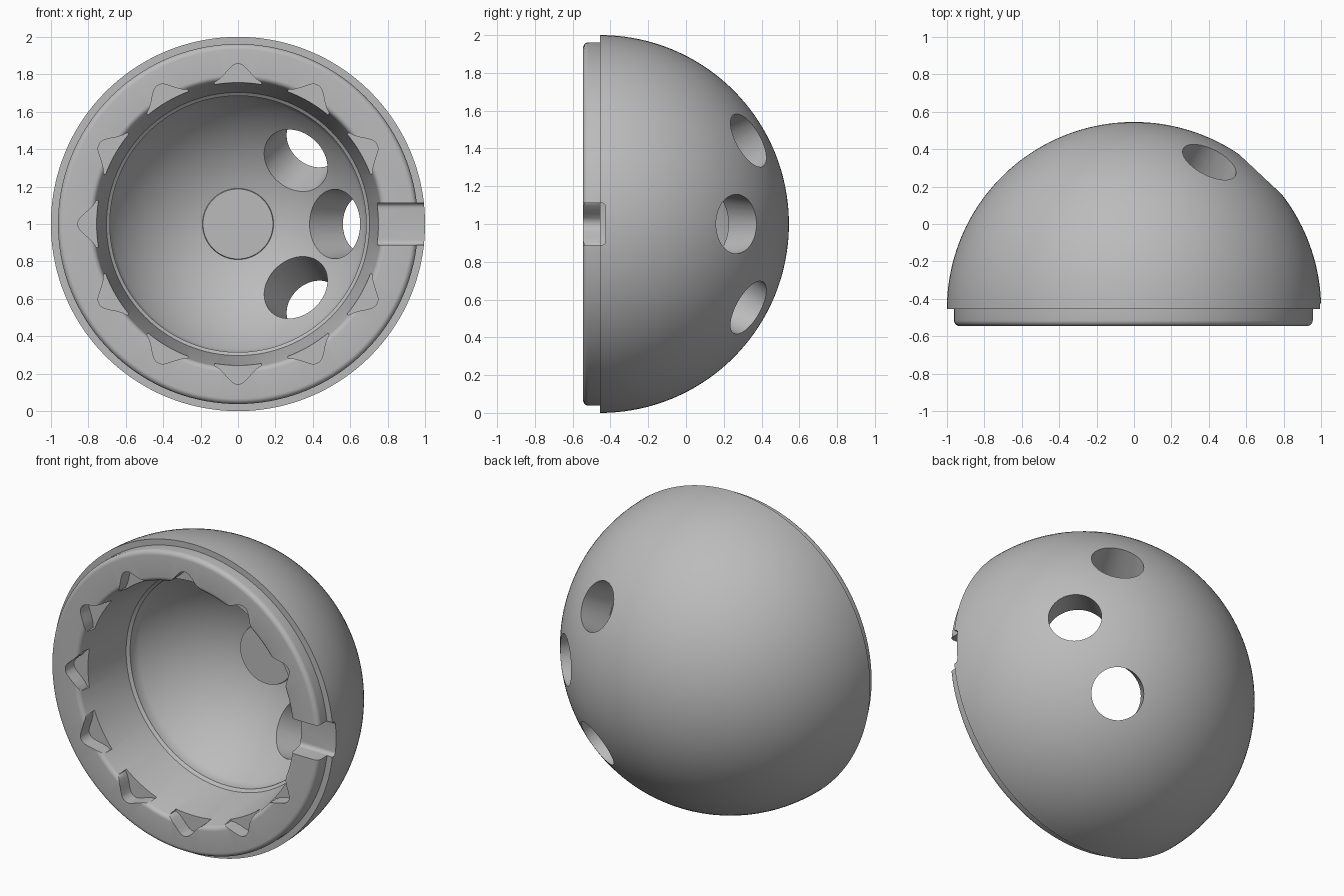
import bpy, bmesh, math
from mathutils import Vector, Matrix

cube = bpy.data.objects.get("Cube")
if cube:
    bpy.data.objects.remove(cube, do_unlink=True)

BASE_Y = -0.455            # plane of the dome's rim
FRONT_Y = -0.545           # flat front face
CENTRE = Vector((0, BASE_Y, 1))

grey = bpy.data.materials.new("grey")
grey.use_nodes = True
grey.diffuse_color = (0.5, 0.5, 0.5, 1)
grey.node_tree.nodes["Principled BSDF"].inputs["Base Color"].default_value = (0.5, 0.5, 0.5, 1)


def make_object(name, bm):
    bmesh.ops.recalc_face_normals(bm, faces=bm.faces)
    mesh = bpy.data.meshes.new(name)
    bm.to_mesh(mesh)
    bm.free()
    mesh.materials.append(grey)
    obj = bpy.data.objects.new(name, mesh)
    bpy.context.collection.objects.link(obj)
    return obj


def arc(radius, y, start, end, steps, centre_r=0.0):
    """Profile points (r, y); angles in degrees from the +r direction."""
    angles = [math.radians(start + (end - start) * i / steps) for i in range(steps + 1)]
    return [(centre_r + radius * math.cos(a), y + radius * math.sin(a)) for a in angles]


def lathe(name, profile, segments=144):
    bm = bmesh.new()
    verts = [bm.verts.new((r, y, 1)) for r, y in profile]
    edges = [bm.edges.new(pair) for pair in zip(verts, verts[1:])]
    bmesh.ops.spin(bm, geom=verts + edges, cent=(0, 0, 1), axis=(0, 1, 0),
                   angle=math.tau, steps=segments)
    bmesh.ops.remove_doubles(bm, verts=bm.verts, dist=0.0002)
    return make_object(name, bm)


def prism(name, outline, y0, y1, angle=0.0):
    """Extrude an (x, z) outline along y and turn it about the dome axis."""
    bm = bmesh.new()
    face = bm.faces.new([bm.verts.new((x, y0, z)) for x, z in outline])
    top = bmesh.ops.extrude_face_region(bm, geom=[face])["geom"]
    bmesh.ops.translate(bm, verts=[v for v in top if isinstance(v, bmesh.types.BMVert)],
                        vec=(0, y1 - y0, 0))
    bmesh.ops.transform(bm, verts=bm.verts,
                        matrix=Matrix.Translation((0, 0, 1)) @ Matrix.Rotation(angle, 4, "Y"))
    return make_object(name, bm)


def cut(target, cutter):
    mod = target.modifiers.new("cut", "BOOLEAN")
    mod.operation = "DIFFERENCE"
    mod.solver = "EXACT"
    mod.object = cutter
    bpy.context.view_layer.objects.active = target
    bpy.ops.object.modifier_apply(modifier=mod.name)
    bpy.data.objects.remove(cutter, do_unlink=True)


# Shell: outer dome, stepped flange, tapered mouth, inner bowl and central boss
INNER = 0.78
mouth_angle = math.degrees(math.acos(0.685 / INNER))
boss_angle = math.degrees(math.acos(0.19 / INNER))
profile = [(0, BASE_Y + 1)] + arc(1, BASE_Y, 89, 0, 48)
profile += [(0.962, BASE_Y)]
profile += arc(0.03, FRONT_Y + 0.03, 0, -90, 6, centre_r=0.932)
profile += arc(0.03, FRONT_Y + 0.03, -90, -170, 6, centre_r=0.796)
profile += [(0.703, -0.14), (0.685, -0.125)]
profile += arc(INNER, BASE_Y, mouth_angle, boss_angle, 24)
profile += [(0.187, BASE_Y + 0.745), (0, BASE_Y + 0.745)]
shell = lathe("dome_shell", profile)

# Three tapered holes through the dome wall
for direction in ((0.683, 0.73, 0), (0.405, 0.79, 0.445), (0.405, 0.79, -0.445)):
    axis = Vector(direction).normalized()
    bm = bmesh.new()
    bmesh.ops.create_cone(bm, cap_ends=True, segments=64, radius1=0.2, radius2=0.14, depth=0.48)
    turn = Vector((0, 0, 1)).rotation_difference(axis).to_matrix().to_4x4()
    bmesh.ops.transform(bm, verts=bm.verts,
                        matrix=Matrix.Translation(CENTRE + axis * 0.88) @ turn)
    cut(shell, make_object("hole_cutter", bm))

# Bell-shaped pockets around the mouth, leaving out the side with the notch
half = [(0.125, 0.70), (0.125, 0.757), (0.1, 0.773), (0.075, 0.797),
        (0.052, 0.824), (0.03, 0.846), (0.012, 0.855)]
bell = half + [(-x, z) for x, z in reversed(half)]
for i in range(12):
    if i != 3:
        cut(shell, prism("pocket_cutter", bell, -0.7, FRONT_Y + 0.09, i * math.tau / 12))

# Rounded key notch through the rim on the left side
bm = bmesh.new()
bmesh.ops.create_cube(bm, size=1, matrix=Matrix.Translation((0.9, -0.523, 1))
                      @ Matrix.Diagonal((0.5, 0.196, 0.224, 1)))
bottom = [e for e in bm.edges
          if all(v.co.y > -0.5 for v in e.verts) and abs(e.verts[0].co.x - e.verts[1].co.x) > 0.1]
bmesh.ops.bevel(bm, geom=bottom, offset=0.025, segments=5, profile=0.5, affect="EDGES")
cut(shell, make_object("notch_cutter", bm))

# Smooth curved surfaces, crisp cut edges
bpy.ops.object.select_all(action="DESELECT")
shell.select_set(True)
bpy.context.view_layer.objects.active = shell
bpy.ops.object.shade_smooth_by_angle(angle=math.radians(30))
